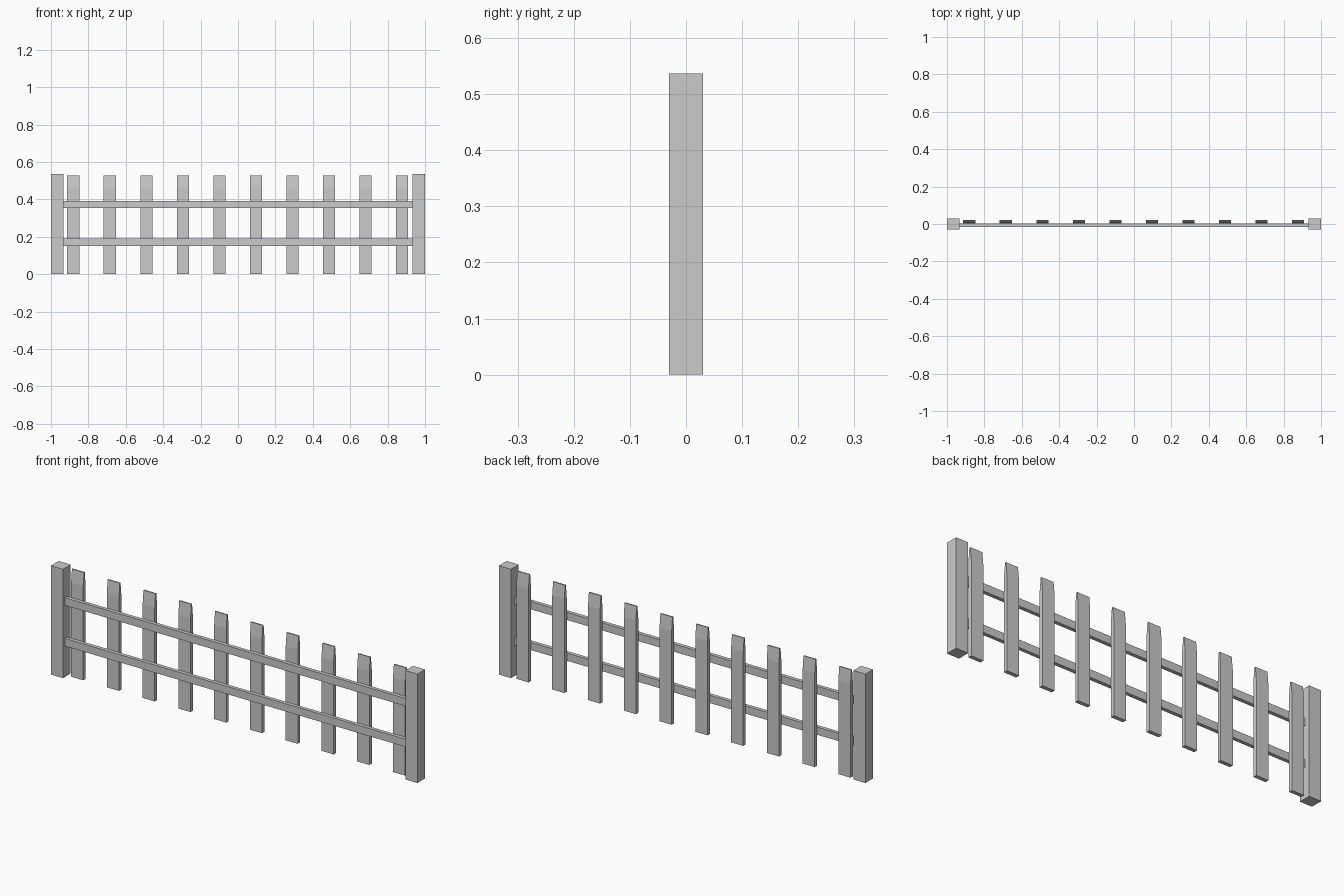
import bpy, bmesh

if "Cube" in bpy.data.objects:
    bpy.data.objects.remove(bpy.data.objects["Cube"])


def block(name, x, y, z):
    """Box spanning the given (min, max) ranges."""
    bm = bmesh.new()
    bmesh.ops.create_cube(bm, size=1)
    for v in bm.verts:
        v.co = [r[0] if c < 0 else r[1] for c, r in zip(v.co, (x, y, z))]
    return finish(name, bm)


def finish(name, bm):
    bmesh.ops.recalc_face_normals(bm, faces=bm.faces)
    mesh = bpy.data.meshes.new(name)
    bm.to_mesh(mesh)
    bm.free()
    obj = bpy.data.objects.new(name, mesh)
    bpy.context.collection.objects.link(obj)
    return obj


def picket(name, x, width):
    """Side profile with a wedge-shaped top, extruded across the width."""
    y0, y1, mid, tip = 0.003, 0.022, 0.0125, 0.003
    profile = [(y0, 0), (y1, 0), (y1, 0.463), (mid + tip, 0.529),
               (mid - tip, 0.529), (y0, 0.463)]
    bm = bmesh.new()
    face = bm.faces.new([bm.verts.new((x - width / 2, y, z)) for y, z in profile])
    ext = bmesh.ops.extrude_face_region(bm, geom=[face])
    verts = [g for g in ext["geom"] if isinstance(g, bmesh.types.BMVert)]
    bmesh.ops.translate(bm, verts=verts, vec=(width, 0, 0))
    return finish(name, bm)


# End posts
block("left_post", (-1, -0.934), (-0.03, 0.03), (0, 0.537))
block("right_post", (0.934, 1), (-0.03, 0.03), (0, 0.537))

# Horizontal rails in front of the pickets
for name, z in (("lower_rail", 0.171), ("upper_rail", 0.372)):
    block(name, (-0.934, 0.934), (-0.015, 0.003), (z - 0.019, z + 0.019))

# Evenly spaced pickets
for i in range(10):
    picket(f"picket_{i + 1}", -0.88 + i * 0.1952, 0.066)
